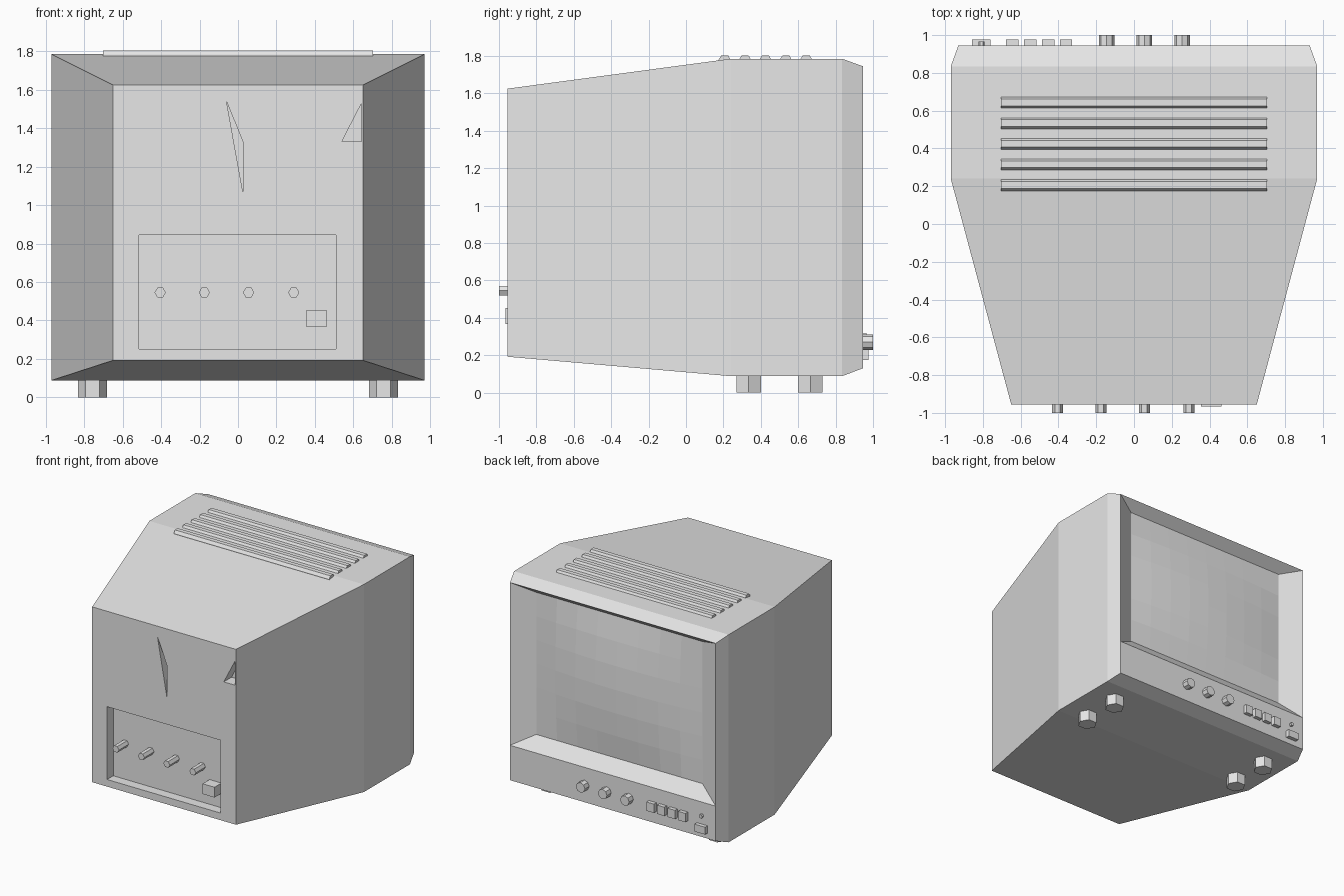
import bpy, bmesh, math
from mathutils import Matrix, Vector

if "Cube" in bpy.data.objects:
    bpy.data.objects.remove(bpy.data.objects["Cube"])

grey = bpy.data.materials.new("plain grey")
grey.diffuse_color = (0.8, 0.8, 0.8, 1)
grey.use_nodes = True
grey.node_tree.nodes["Principled BSDF"].inputs["Base Color"].default_value = grey.diffuse_color


def finish(name, bm):
    bmesh.ops.recalc_face_normals(bm, faces=bm.faces[:])
    me = bpy.data.meshes.new(name)
    bm.to_mesh(me)
    bm.free()
    me.materials.append(grey)
    ob = bpy.data.objects.new(name, me)
    bpy.context.scene.collection.objects.link(ob)
    return ob


def add_prism(bm, pts, direction):
    """Extrude a closed outline of 3D points along a direction."""
    a = [bm.verts.new(p) for p in pts]
    b = [bm.verts.new(Vector(p) + Vector(direction)) for p in pts]
    n = len(pts)
    bm.faces.new(a)
    bm.faces.new(b[::-1])
    for i in range(n):
        bm.faces.new((a[i], b[i], b[(i + 1) % n], a[(i + 1) % n]))


def prism(name, pts, direction):
    bm = bmesh.new()
    add_prism(bm, pts, direction)
    return finish(name, bm)


def box(name, x0, x1, y0, y1, z0, z1):
    return prism(name, [(x0, y0, z0), (x1, y0, z0), (x1, y0, z1), (x0, y0, z1)], (0, y1 - y0, 0))


def knob(name, x, z, r, y0, y1, n):
    pts = [(x + r * math.cos(math.tau * i / n), y0, z + r * math.sin(math.tau * i / n)) for i in range(n)]
    return prism(name, pts, (0, y1 - y0, 0))


# cabinet: tapered rings from the rear to the screen side
bm = bmesh.new()
rings = []
for y, x, z0, z1 in [(-0.955, 0.65, 0.192, 1.625), (0.24, 0.97, 0.088, 1.785),
                     (0.835, 0.97, 0.088, 1.785), (0.945, 0.93, 0.13, 1.745)]:
    rings.append([bm.verts.new(p) for p in [(-x, y, z0), (x, y, z0), (x, y, z1), (-x, y, z1)]])
bm.faces.new(rings[0])
sill = [bm.verts.new((s * 0.93, 0.945, 0.415)) for s in (-1, 1)]
for k in range(3):
    a, b = rings[k], rings[k + 1]
    for i in range(4):
        j = (i + 1) % 4
        loop = [a[i], a[j], b[j], b[i]]
        if k == 2 and i in (1, 3):
            loop.insert(3, sill[1] if i == 1 else sill[0])
        bm.faces.new(loop)
front = rings[3]
bm.faces.new((front[0], front[1], sill[1], sill[0]))
# sloped bezel leading in to the screen
outer = [sill[0], sill[1], front[2], front[3]]
inner = [bm.verts.new(p) for p in [(-0.75, 0.86, 0.52), (0.75, 0.86, 0.52),
                                   (0.75, 0.86, 1.68), (-0.75, 0.86, 1.68)]]
for i in range(4):
    j = (i + 1) % 4
    bm.faces.new((outer[i], outer[j], inner[j], inner[i]))
bm.faces.new(inner)
cabinet = finish("cabinet", bm)

# rear recess and two splinter-shaped openings, cut from the cabinet
bm = bmesh.new()
for outline, depth in [
    ([(-0.515, 0.25), (0.51, 0.25), (0.51, 0.845), (-0.515, 0.845)], 0.08),
    ([(-0.06, 1.54), (0.025, 1.33), (0.025, 1.07)], 0.1),
    ([(0.54, 1.33), (0.643, 1.33), (0.643, 1.53)], 0.1),
]:
    add_prism(bm, [(x, -1.1, z) for x, z in outline], (0, 0.145 + depth, 0))
cutter = finish("rear_cutter", bm)
cutter.hide_render = True
cutter.hide_viewport = True
mod = cabinet.modifiers.new("rear cut", 'BOOLEAN')
mod.operation = 'DIFFERENCE'
mod.solver = 'EXACT'
mod.object = cutter

# gently bulging screen
bm = bmesh.new()
bmesh.ops.create_grid(bm, x_segments=8, y_segments=6, size=1)
for v in bm.verts:
    u, w = v.co.x, v.co.y
    v.co = (0.75 * u, 0.862 + 0.045 * (1 - u * u) * (1 - w * w), 1.10 + 0.58 * w)
screen = finish("screen", bm)
if screen.data.polygons[0].normal.y < 0:
    screen.data.flip_normals()

# rear connectors
for i, x in enumerate((-0.405, -0.175, 0.055, 0.29)):
    knob(f"rear_connector_{i + 1}", x, 0.545, 0.029, -0.87, -1.0, 6)
box("rear_socket", 0.355, 0.463, -0.965, -0.87, 0.368, 0.452)

# controls under the screen
for i, x in enumerate((-0.145, 0.055, 0.255)):
    knob(f"dial_{i + 1}", x, 0.27, 0.041, 0.93, 1.0, 8)
for i, x in enumerate((-0.645, -0.55, -0.455, -0.36)):
    box(f"button_{i + 1}", x - 0.033, x + 0.033, 0.93, 0.977, 0.228, 0.3)
box("power_button", -0.857, -0.76, 0.93, 0.977, 0.175, 0.235)
knob("power_light", -0.807, 0.305, 0.016, 0.93, 0.965, 6)

# raised ribs across the top
for i in range(5):
    y = 0.175 + 0.109 * i
    prism(f"vent_rib_{i + 1}", [(-0.703, y, 1.77), (-0.703, y + 0.064, 1.77), (-0.703, y + 0.06, 1.786),
                                (-0.703, y + 0.05, 1.803), (-0.703, y + 0.014, 1.803), (-0.703, y, 1.782)],
          (1.406, 0, 0))

# hexagonal feet
for sx in (-1, 1):
    for y in (0.335, 0.665):
        pts = [(sx * 0.757 + 0.075 * math.cos(math.tau * i / 6), y + 0.075 * math.sin(math.tau * i / 6), 0)
               for i in range(6)]
        prism("foot", pts, (0, 0, 0.11))
